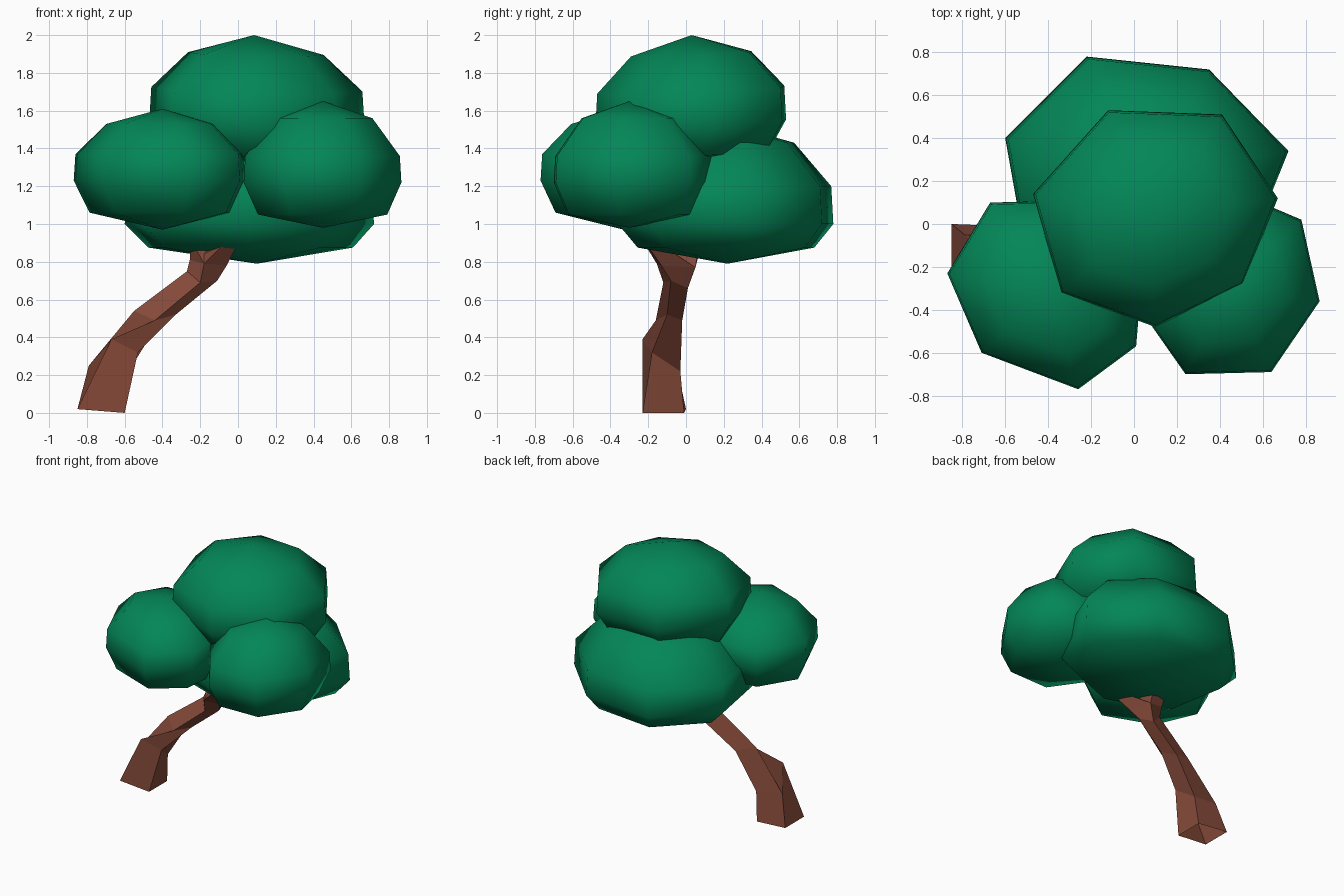
import bpy, bmesh

if "Cube" in bpy.data.objects:
    bpy.data.objects.remove(bpy.data.objects["Cube"])


def material(name, colour):
    m = bpy.data.materials.new(name)
    m.diffuse_color = (*colour, 1)
    m.use_nodes = True
    m.node_tree.nodes["Principled BSDF"].inputs["Base Color"].default_value = m.diffuse_color
    return m


leaf_green = material("leaf_green", (0.001, 0.24, 0.096))
bark_brown = material("bark_brown", (0.24, 0.069, 0.042))


def skin(name, rings, mat, smooth, open_start=False):
    """Join a stack of rings into a solid; a one-point ring makes a pole."""
    bm = bmesh.new()
    loops = [[bm.verts.new(p) for p in ring] for ring in rings]
    for a, b in zip(loops, loops[1:]):
        n = max(len(a), len(b))
        for i in range(n):
            j = (i + 1) % n
            if len(a) == 1:
                bm.faces.new((a[0], b[j], b[i]))
            elif len(b) == 1:
                bm.faces.new((a[i], a[j], b[0]))
            else:
                bm.faces.new((a[i], a[j], b[j], b[i]))
    if len(loops[-1]) > 2:
        bm.faces.new(loops[-1])
    if len(loops[0]) > 2 and not open_start:
        bm.faces.new(loops[0][::-1])
    bmesh.ops.recalc_face_normals(bm, faces=bm.faces)
    me = bpy.data.meshes.new(name)
    bm.to_mesh(me)
    bm.free()
    for p in me.polygons:
        p.use_smooth = smooth
    me.materials.append(mat)
    ob = bpy.data.objects.new(name, me)
    bpy.context.collection.objects.link(ob)


RADII = (0, 0.63, 0.98, 1, 0.82, 0)


def clump(name, centre, outline, heights, tilt=(0, 0)):
    """Rounded foliage lump: a seven-sided outline scaled per ring height."""
    cx, cy = centre
    rings = []
    for r, z in zip(RADII, heights):
        pts = [((x - cx) * r, (y - cy) * r) for x, y in (outline if r else outline[:1])]
        rings.append([(cx + x, cy + y, z + tilt[0] * x + tilt[1] * y) for x, y in pts])
    skin(name, rings, leaf_green, True)


# Foliage clumps
clump("foliage_top", (0.085, 0.03),
      [(-0.12, 0.53), (-0.47, 0.14), (-0.34, -0.32), (0.10, -0.48),
       (0.51, -0.28), (0.67, 0.12), (0.41, 0.51)],
      (2.0, 1.9, 1.71, 1.53, 1.37, 1.29), (-0.02, 0.04))
clump("foliage_back", (0.10, 0.22),
      [(-0.22, 0.78), (-0.60, 0.40), (-0.50, -0.16), (0.05, -0.36),
       (0.51, -0.18), (0.72, 0.34), (0.35, 0.72)],
      (1.53, 1.43, 1.2, 1.0, 0.875, 0.79))
clump("foliage_left", (-0.40, -0.33),
      [(-0.67, 0.10), (-0.87, -0.23), (-0.71, -0.60), (-0.26, -0.77),
       (0.01, -0.57), (0.04, -0.21), (-0.25, 0.11)],
      (1.61, 1.53, 1.37, 1.23, 1.06, 0.97))
clump("foliage_right", (0.45, -0.30),
      [(0.78, 0.02), (0.45, 0.16), (0.12, 0.0), (0.03, -0.40),
       (0.24, -0.70), (0.64, -0.69), (0.865, -0.36)],
      (1.65, 1.56, 1.36, 1.22, 1.05, 0.98))

# Trunk: leaning four-sided tube, open underneath, ending in the front branch
fork = [(-0.18, -0.155, 0.79), (-0.06, -0.13, 0.78), (-0.11, 0.05, 0.77), (-0.255, 0.0, 0.81)]
trunk = [
    [(-0.85, -0.23, 0.02), (-0.60, -0.23, 0), (-0.60, -0.01, 0), (-0.85, 0, 0.02)],
    [(-0.67, -0.23, 0.39), (-0.53, -0.18, 0.32), (-0.58, -0.03, 0.22), (-0.79, -0.05, 0.25)],
    [(-0.44, -0.16, 0.49), (-0.33, -0.10, 0.52), (-0.41, -0.02, 0.49), (-0.55, -0.07, 0.54)],
    [(-0.20, -0.12, 0.69), (-0.11, -0.08, 0.70), (-0.17, 0.01, 0.66), (-0.27, -0.04, 0.75)],
    fork,
    [(-0.09, -0.21, 0.88), (-0.01, -0.20, 0.88), (-0.01, -0.13, 0.89), (-0.09, -0.13, 0.89)],
]
skin("trunk", trunk, bark_brown, False, open_start=True)

# Second branch of the fork, leaning to the back
skin("back_branch", [fork, [(-0.25, 0.0, 0.92), (-0.16, 0, 0.92),
                            (-0.13, 0.07, 0.92), (-0.23, 0.09, 0.92)]], bark_brown, False)
